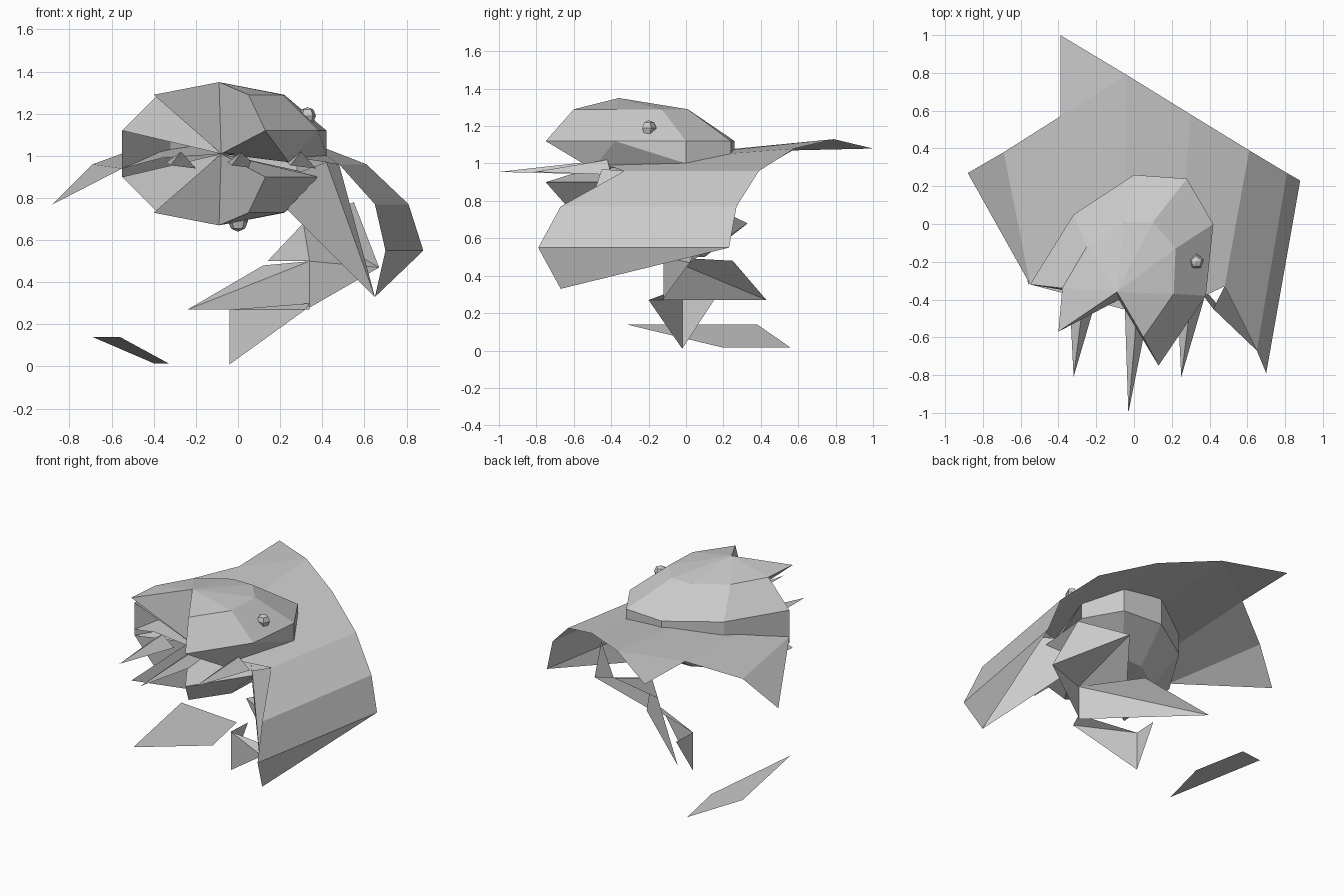
import bpy, bmesh

if "Cube" in bpy.data.objects:
    bpy.data.objects.remove(bpy.data.objects["Cube"])


def make(name, points, faces):
    """Flat-faced mesh from a few key points."""
    bm = bmesh.new()
    vs = [bm.verts.new(p) for p in points]
    for f in faces:
        bm.faces.new([vs[i] for i in f])
    bmesh.ops.recalc_face_normals(bm, faces=bm.faces)
    me = bpy.data.meshes.new(name)
    bm.to_mesh(me)
    bm.free()
    ob = bpy.data.objects.new(name, me)
    bpy.context.collection.objects.link(ob)
    return ob


# Head: two mirrored jaws, each a rim ring, a crown ring and a peak
MID = 1.01
rim = [(.13, -.75), (.38, -.38), (.42, 0), (.28, .24), (0, .26), (-.32, .05), (-.55, -.32)]
crown = [(.05, -.6), (.21, -.37), (.22, -.13), (.1, .01), (-.05, .01), (-.25, -.12), (-.38, -.34)]
n = len(rim)
for name, s in (("upper_jaw", 1), ("lower_jaw", -1)):
    pts = [(x, y, MID + s * .11) for x, y in rim]
    pts += [(x, y, MID + s * .28) for x, y in crown]
    pts += [(-.09, -.36, MID + s * .34), (-.08, -.40, MID), (-.40, -.57, MID + s * .28)]
    peak, throat, tip = 2 * n, 2 * n + 1, 2 * n + 2
    faces = [(i, i + 1, n + i + 1, n + i) for i in range(n - 1)]
    faces += [(n + i, n + i + 1, peak) for i in range(n - 1)]
    # mouth surfaces running in to the throat
    faces += [(2 * n - 1, tip, peak), (tip, peak, throat), (n - 1, 2 * n - 1, throat),
              (2 * n - 1, tip, throat), (peak, n, throat), (n, 0, throat)]
    if s < 0:
        faces += [(0, 1, throat), (1, 2, throat)]
    make(name, pts, faces)

# Cheek wall below the upper rim
make("cheek", [(.13, -.75, 1.12), (.38, -.38, 1.12), (.42, 0, 1.12), (.42, 0, 1.0),
               (.24, -.50, .97), (-.08, -.40, MID)],
     [(0, 1, 4), (1, 2, 3), (1, 3, 4), (0, 4, 5)])

# Band that joins both jaws round the back
band = rim[2:]
m = len(band)
make("head_band", [(x, y, MID + s * .11) for s in (1, -1) for x, y in band],
     [(i, i + 1, m + i + 1, m + i) for i in range(m - 1)])

# Arched sheet: back edge and front edge joined by folded strips
back = [(-.88, .27, .77), (-.69, .38, .96), (-.39, .57, 1.07), (-.04, .79, 1.13),
        (.30, .58, 1.08), (.61, .39, .96), (.81, .27, .77), (.88, .23, .55)]
front = [(-.55, -.32, .94), (-.36, -.37, .99), (-.06, -.45, 1.01),
         (.22, -.45, 1.0), (.48, -.33, .96), (.65, -.67, .77), (.70, -.79, .55)]
pts = back + front + [(-.39, 1.0, 1.08), (.65, -.67, .33)]
faces = [(0, 1, 8)]
faces += [(i, i + 1, 8 + i, 7 + i) for i in range(1, 7)]
faces += [(2, 15, 3), (7, 14, 16)]
make("arched_sheet", pts, faces)

# Inner lining below the right side
make("inner_lining", [(.65, -.67, .33), (.48, -.33, .96), (.42, -.45, .97), (.12, -.05, .86)],
     [(0, 1, 2), (0, 2, 3)])

# Pointed front teeth
for i, (x, y) in enumerate([(-.32, -.81), (-.03, -1.0), (.25, -.81)]):
    make(f"tooth_{i}", [(x, y, .955), (x - .02, -.40, .97), (x + .05, -.42, 1.02), (x + .12, -.40, .94)],
         [(0, 1, 2), (0, 2, 3)])

# Lower limb and its fins
make("limb", [(.14, .10, .50), (.34, -.12, .50), (.67, .02, .47), (.55, .12, .78),
              (.31, .33, .68), (.34, -.12, .28)],
     [(0, 1, 4), (1, 2, 4), (2, 3, 4), (1, 5, 2)])
make("side_fin", [(-.24, .43, .27), (.12, .25, .48), (.34, -.12, .50), (.34, -.12, .27)],
     [(0, 1, 2), (0, 2, 3)])
make("bottom_fin", [(-.04, -.02, .01), (.32, -.20, .27), (.34, -.12, .30),
                    (-.04, -.02, .27), (-.03, .15, .27)],
     [(0, 1, 3), (3, 1, 2), (0, 3, 4)])

# Loose plate
make("loose_plate", [(-.56, -.32, .14), (-.69, .38, .14), (-.40, .56, .015), (-.33, .20, .015)],
     [(0, 1, 2, 3)])

# Small eyes
for i, (loc, r) in enumerate([((.33, -.20, 1.19), .042), ((0, -.33, .69), .05)]):
    bpy.ops.mesh.primitive_uv_sphere_add(segments=5, ring_count=4, radius=r, location=loc)
    bpy.context.object.name = f"eye_{i}"
